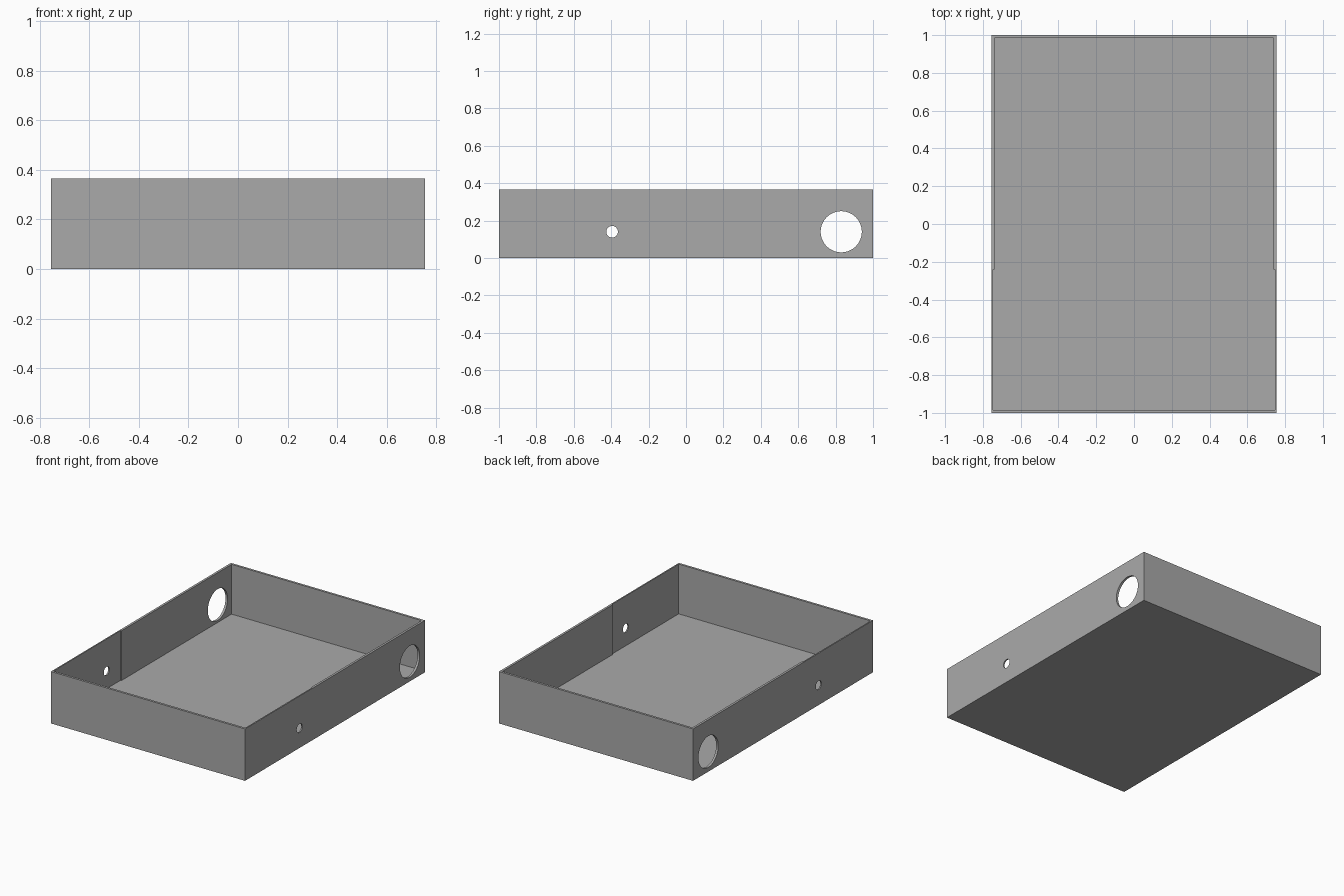
import bpy

if "Cube" in bpy.data.objects:
    bpy.data.objects.remove(bpy.data.objects["Cube"], do_unlink=True)

W, D, H = 1.51, 2.0, 0.365      # outer size
WALL, THIN, FLOOR = 0.016, 0.009, 0.015
STEP_Y = -0.24                  # side walls are thinner in front of this

grey = bpy.data.materials.new("grey")
grey.use_nodes = True
colour = (0.4, 0.4, 0.4, 1)
grey.diffuse_color = colour
grey.node_tree.nodes["Principled BSDF"].inputs["Base Color"].default_value = colour


def block(name, low, high):
    """Box between two corners."""
    centre = [(a + b) / 2 for a, b in zip(low, high)]
    bpy.ops.mesh.primitive_cube_add(size=1, location=centre)
    ob = bpy.context.object
    ob.name = name
    ob.scale = [b - a for a, b in zip(low, high)]
    bpy.ops.object.transform_apply(location=True, rotation=False, scale=True)
    ob.data.materials.append(grey)
    return ob


def bore(name, y, z, radius):
    """Cylinder running across the whole box."""
    bpy.ops.mesh.primitive_cylinder_add(vertices=64, radius=radius, depth=W + 1,
                                        location=(0, y, z), rotation=(0, 1.570796, 0))
    ob = bpy.context.object
    ob.name = name
    ob.data.materials.append(grey)
    return ob


def cut(target, cutter):
    mod = target.modifiers.new(cutter.name, "BOOLEAN")
    mod.operation = "DIFFERENCE"
    mod.solver = "EXACT"
    mod.object = cutter
    bpy.context.view_layer.objects.active = target
    bpy.ops.object.modifier_apply(modifier=mod.name)
    bpy.data.objects.remove(cutter, do_unlink=True)


# Open tray
x, y = W / 2, D / 2
tray = block("tray", (-x, -y, 0), (x, y, H))

# Main cavity, then the slightly wider front part
cut(tray, block("cavity", (-x + WALL, -y + WALL, FLOOR), (x - WALL, y - WALL, H + 1)))
cut(tray, block("front_cavity", (-x + THIN, -y + WALL, FLOOR), (x - THIN, STEP_Y, H + 1)))

# Holes through both side walls
cut(tray, bore("large_hole", 0.83, 0.14, 0.11))
cut(tray, bore("small_hole", -0.395, 0.14, 0.031))

bpy.ops.object.select_all(action="DESELECT")
tray.select_set(True)
bpy.context.view_layer.objects.active = tray
bpy.ops.object.shade_smooth_by_angle()
